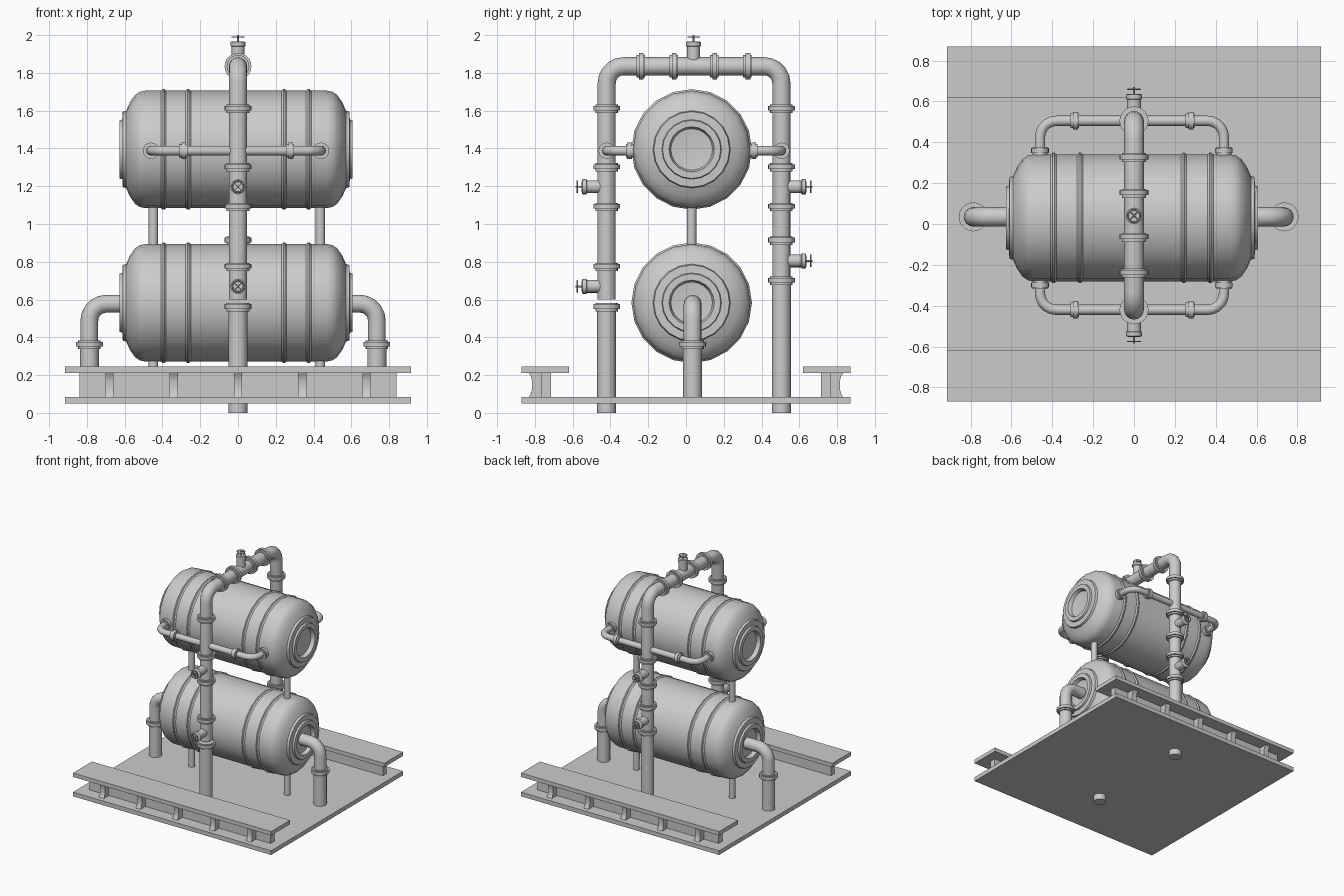
import bpy, bmesh, math
from mathutils import Vector

if "Cube" in bpy.data.objects:
    bpy.data.objects.remove(bpy.data.objects["Cube"])

CX, CY = -0.01, 0.03          # tank axis centre
Z_LOW, Z_HIGH = 0.583, 1.395  # tank heights
FRONT, BACK, TOP = -0.42, 0.505, 1.835


def add_mesh(name, bm):
    bmesh.ops.recalc_face_normals(bm, faces=bm.faces)
    me = bpy.data.meshes.new(name)
    bm.to_mesh(me)
    bm.free()
    ob = bpy.data.objects.new(name, me)
    bpy.context.collection.objects.link(ob)
    return ob


def lathe(name, profile, loc, axis=(0, 0, 1), segs=20):
    """Revolve (radius, height) points round an axis."""
    bm = bmesh.new()
    vs = [bm.verts.new((r, 0, h)) for r, h in profile]
    es = [bm.edges.new(p) for p in zip(vs, vs[1:])]
    bmesh.ops.spin(bm, geom=vs + es, cent=(0, 0, 0), axis=(0, 0, 1),
                   angle=2 * math.pi, steps=segs, use_merge=True)
    bmesh.ops.remove_doubles(bm, verts=bm.verts, dist=1e-4)
    ob = add_mesh(name, bm)
    ob.rotation_mode = 'QUATERNION'
    ob.rotation_quaternion = Vector(axis).to_track_quat('Z', 'Y')
    ob.location = loc
    return ob


def rod(name, r, start, end, segs=16):
    d = Vector(end) - Vector(start)
    return lathe(name, [(0, 0), (r, 0), (r, d.length), (0, d.length)], start, d, segs)


def pipe(name, corners, r, bend):
    """Sweep a round pipe along a path with rounded square corners."""
    c = [Vector(p) for p in corners]
    path = [c[0]]
    for a, p, b in zip(c, c[1:], c[2:]):
        u, v = (a - p).normalized(), (b - p).normalized()
        mid = p + bend * (u + v)
        for i in range(6):
            t = math.pi / 2 * i / 5
            path.append(mid - bend * (v * math.cos(t) + u * math.sin(t)))
    path.append(c[-1])
    cu = bpy.data.curves.new(name, 'CURVE')
    cu.dimensions = '3D'
    cu.bevel_depth, cu.bevel_resolution, cu.use_fill_caps = r, 6, True
    sp = cu.splines.new('POLY')
    sp.points.add(len(path) - 1)
    for q, p in zip(sp.points, path):
        q.co = (*p, 1)
    ob = bpy.data.objects.new(name, cu)
    bpy.context.collection.objects.link(ob)
    bpy.ops.object.select_all(action='DESELECT')
    ob.select_set(True)
    bpy.context.view_layer.objects.active = ob
    bpy.ops.object.convert(target='MESH')


def flange(name, loc, axis, r=0.071, h=0.022):
    c = r * 0.84
    lathe(name, [(0, -h), (c, -h), (c, -h * .4), (r, -h * .4), (r, h * .7),
                 (c, h * .7), (c, h), (0, h)], loc, axis)


def prism(name, pts, x0, x1):
    """Extrude a (y, z) outline along x."""
    bm = bmesh.new()
    f = bm.faces.new([bm.verts.new((x0, y, z)) for y, z in pts])
    ext = bmesh.ops.extrude_face_region(bm, geom=[f])['geom']
    bmesh.ops.translate(bm, vec=(x1 - x0, 0, 0),
                        verts=[e for e in ext if isinstance(e, bmesh.types.BMVert)])
    return add_mesh(name, bm)


def box(name, x, y0, y1, z0, z1):
    return prism(name, [(y0, z0), (y1, z0), (y1, z1), (y0, z1)], -x, x)


def valve(name, loc, axis):
    """Branch stub, cap, stem and hand wheel pointing along axis."""
    p, d = Vector(loc), Vector(axis)
    lathe(name + "_body", [(0, 0), (.034, 0), (.034, .105), (.04, .108), (.04, .128),
                           (.028, .132), (.028, .126), (0, .126)], p, d, 16)
    rod(name + "_stem", .005, p + d * .12, p + d * .165, 8)
    bpy.ops.mesh.primitive_torus_add(major_radius=.03, minor_radius=.004, major_segments=16,
                                     minor_segments=6, location=p + d * .155,
                                     rotation=d.to_track_quat('Z', 'Y').to_euler())
    bpy.context.object.name = name + "_wheel"
    s = d.orthogonal().normalized() * .03
    for k in (s, s.cross(d)):
        rod(name + "_spoke", .003, p + d * .155 - k, p + d * .155 + k, 6)


# base plate and side beams with curved stiffening ribs
box("base_plate", .915, -.87, .87, .05, .085)
for s, side in ((-1, "front"), (1, "back")):
    box(side + "_beam_flange", .915, s * .87, s * .62, .212, .245)
    box(side + "_beam_web", .838, s * .765, s * .715, .08, .215)
    for i in range(5):
        x = (i - 2) * .34
        rib = [(s * .76, .08), (s * .835, .08), (s * .822, .10), (s * .815, .125),
               (s * .815, .17), (s * .822, .195), (s * .835, .215), (s * .76, .215)]
        prism(side + "_beam_rib", rib, x - .022, x + .022)

# ridged tanks with dished recessed ends
half = [(.311, .24), (.319, .25), (.319, .258), (.311, .268), (.311, .37), (.319, .38),
        (.319, .388), (.311, .398), (.311, .48), (.305, .51), (.288, .535), (.25, .562),
        (.205, .582), (.2, .60), (.158, .602), (.154, .617), (.12, .617), (.11, .585), (0, .572)]
profile = [(r, -h) for r, h in reversed(half)] + half
for name, z in (("lower_tank", Z_LOW), ("upper_tank", Z_HIGH)):
    lathe(name, profile, (CX, CY, z), (1, 0, 0), 20)

# tank support posts
for x in (-.448, .436):
    rod("lower_post", .025, (x, CY, .08), (x, CY, .32))
    rod("upper_post", .025, (x, CY, .85), (x, CY, 1.13))

# main arched pipe with joint flanges
pipe("main_pipe", [(0, FRONT, .6), (0, FRONT, TOP), (0, BACK, TOP), (0, BACK, .7)], .048, .09)
for y, joint in ((FRONT, .56), (BACK, .70)):
    rod("standpipe", .05, (0, y, 0), (0, y, joint))
    for z in (joint, joint + .212, 1.09, 1.30, 1.61):
        flange("pipe_flange", (0, y, z), (0, 0, 1))
for y in (-.24, -.065, .15, .325):
    flange("top_flange", (0, y, TOP), (0, 1, 0))

# valves on the main pipe
valve("top_valve", (0, .04, TOP), (0, 0, 1))
for z in (.67, 1.197):
    valve("front_valve", (0, FRONT, z), (0, -1, 0))
for z in (.805, 1.197):
    valve("back_valve", (0, BACK, z), (0, 1, 0))

# thin side loops joining the upper tank to the main pipe
for s, y in ((-1, FRONT), (1, BACK)):
    inner = CY + s * .25
    pipe("side_loop", [(-.46, inner, 1.388), (-.46, y, 1.388),
                       (.44, y, 1.388), (.44, inner, 1.388)], .025, .08)
    for x in (-.29, .275):
        flange("side_loop_flange", (x, y, 1.388), (1, 0, 0), .043)
    for x in (-.46, .44):
        flange("side_loop_tank_flange", (x, CY + s * .326, 1.388), (0, s, 0), .043)

# bent drain pipes at both ends of the lower tank
for x, inner in ((-.787, -.56), (.735, .54)):
    pipe("end_pipe", [(x, CY + .005, .08), (x, CY + .005, .578), (inner, CY + .005, .578)], .047, .09)
    rod("end_pipe_foot", .05, (x, CY + .005, .08), (x, CY + .005, .36))
    flange("end_pipe_flange", (x, CY + .005, .36), (0, 0, 1))

# smooth shading with sharp edges kept
bpy.ops.object.select_all(action='SELECT')
bpy.context.view_layer.objects.active = bpy.context.selected_objects[0]
bpy.ops.object.shade_smooth_by_angle(angle=math.radians(35))
